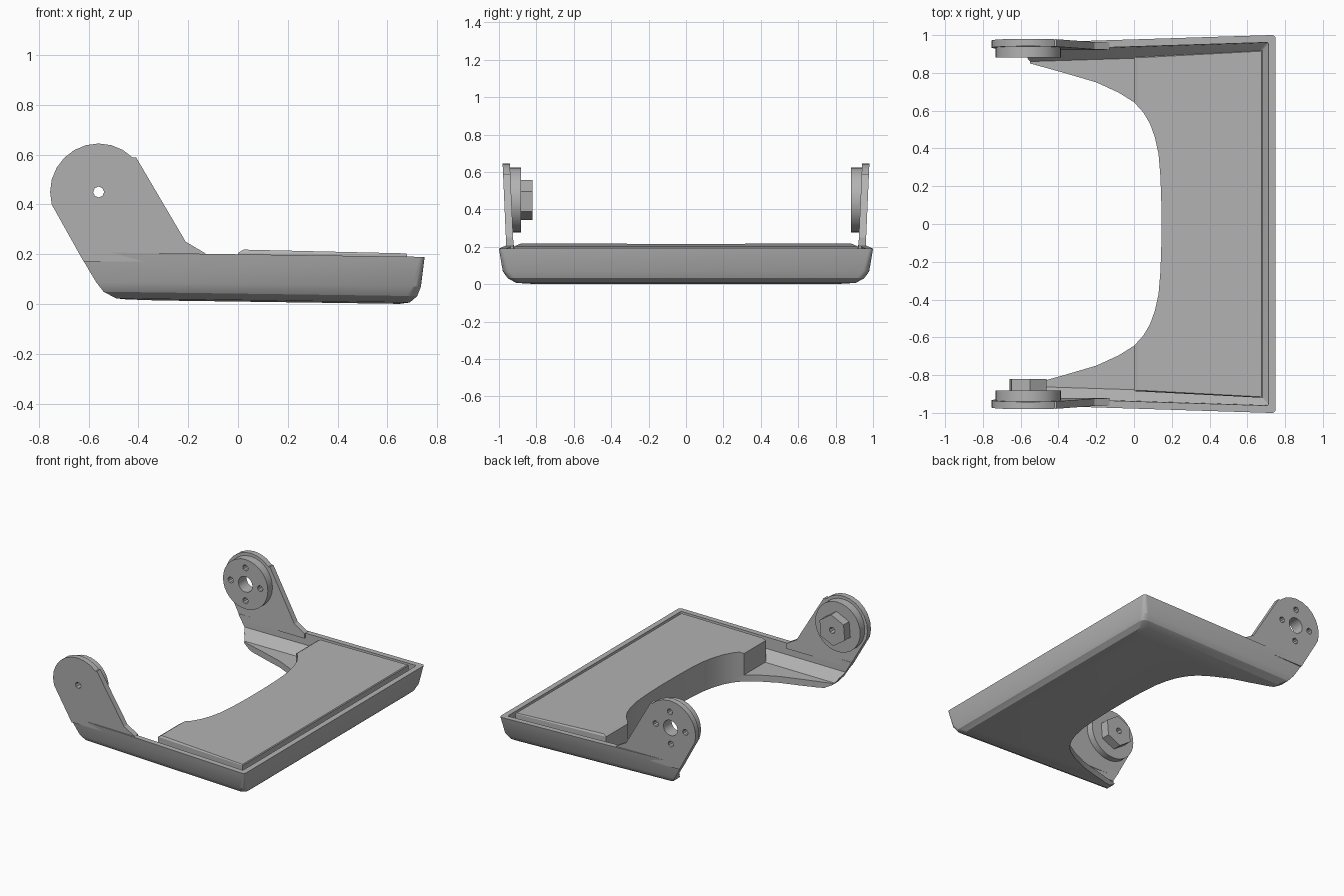
import bpy, bmesh
from math import sin, cos, pi, radians

if "Cube" in bpy.data.objects:
    bpy.data.objects.remove(bpy.data.objects["Cube"], do_unlink=True)

grey = bpy.data.materials.new("plain grey")
grey.use_nodes = True
grey.diffuse_color = (0.45, 0.45, 0.45, 1)
grey.node_tree.nodes["Principled BSDF"].inputs["Base Color"].default_value = grey.diffuse_color


def loft(name, rings):
    """Closed solid through rings of equal point count."""
    bm = bmesh.new()
    vs = [[bm.verts.new(p) for p in ring] for ring in rings]
    n = len(vs[0])
    for a, b in zip(vs, vs[1:]):
        for i in range(n):
            j = (i + 1) % n
            bm.faces.new((a[i], a[j], b[j], b[i]))
    bm.faces.new(vs[0][::-1])
    bm.faces.new(vs[-1])
    bmesh.ops.recalc_face_normals(bm, faces=bm.faces)
    mesh = bpy.data.meshes.new(name)
    bm.to_mesh(mesh)
    bm.free()
    mesh.materials.append(grey)
    ob = bpy.data.objects.new(name, mesh)
    bpy.context.collection.objects.link(ob)
    return ob


def circle(cx, cz, r, n, turn=0):
    return [(cx + r * cos(turn + 2 * pi * i / n), cz + r * sin(turn + 2 * pi * i / n)) for i in range(n)]


def prism_y(name, pts, y0, y1, lean=0):
    """Extrude an x-z outline along y; lean shifts y with height."""
    return loft(name, [[(x, y + lean * (z - 0.2), z) for x, z in pts] for y in (y0, y1)])


def cut(ob, cutter):
    cutter.hide_render = True
    mod = ob.modifiers.new("cut", 'BOOLEAN')
    mod.operation, mod.solver, mod.object = 'DIFFERENCE', 'EXACT', cutter
    bpy.context.view_layer.objects.active = ob
    bpy.ops.object.modifier_apply(modifier=mod.name)


def smooth(ob, angle=25):
    bpy.ops.object.select_all(action='DESELECT')
    ob.select_set(True)
    bpy.context.view_layer.objects.active = ob
    bpy.ops.object.shade_smooth_by_angle(angle=radians(angle))


def half_width(x):
    return 0.96 + 0.031 * (x + 0.55)


def tray_ring(x_left, x_right, inset, z, r, tilt=0.014):
    """Tapered plan outline with rounded corners on the +x side."""
    w = half_width(x_right) - inset
    pts = [(x_left, -(half_width(x_left) - inset))]
    for sign in (-1, 1):
        arc = [(x_right - r + r * cos(t * pi / 8), sign * (w - r + r * sin(t * pi / 8))) for t in range(5)]
        pts += arc[::-1] if sign < 0 else arc
    pts.append((x_left, half_width(x_left) - inset))
    return [(x, y, z + tilt * (0.7 - x)) for x, y in pts]


# Tray shell with rounded underside
tray = loft("tray", [
    tray_ring(-0.42, 0.65, 0.18, 0.0, 0.04),
    tray_ring(-0.49, 0.69, 0.09, 0.006, 0.04),
    tray_ring(-0.54, 0.72, 0.045, 0.032, 0.04),
    tray_ring(-0.57, 0.735, 0.02, 0.07, 0.035),
    tray_ring(-0.642, 0.75, 0.0, 0.19, 0.02)])

cavity = loft("cavity_cutter", [
    tray_ring(-0.9, 0.66, 0.1, 0.045, 0.01),
    tray_ring(-0.9, 0.71, 0.04, 0.11, 0.01),
    tray_ring(-0.9, 0.715, 0.033, 0.4, 0.01)])

# Curved opening on the -x side
half = [(-0.95, 0.89), (-0.57, 0.89), (-0.55, 0.85), (-0.37, 0.80), (-0.2, 0.75), (-0.08, 0.695),
        (0.0, 0.645), (0.05, 0.59), (0.085, 0.53), (0.11, 0.46), (0.13, 0.37), (0.14, 0.25), (0.145, 0.1)]
outline = half + [(x, -y) for x, y in reversed(half)]
opening = loft("opening_cutter", [[(x, y, z) for x, y in outline] for z in (-0.2, 0.5)])

# Raised slab lying inside the tray
def slab_ring(x0, x1, trim, z0, slope):
    y0, y1 = 0.885 - trim, 0.92 - trim
    return [(x, y, z0 - slope * x) for x, y in ((x0, -y0), (x1, -y1), (x1, y1), (x0, y0))]

slab = loft("slab", [slab_ring(0, 0.68, 0, 0.045, 0.014),
                     slab_ring(0, 0.68, 0, 0.205, 0.01),
                     slab_ring(0.022, 0.675, 0.005, 0.219, 0.023)])

cut(tray, cavity)
cut(tray, opening)
cut(slab, opening)

# Upright arms with rounded heads
CX, CZ = -0.56, 0.45
head = [(CX + 0.195 * cos(radians(a)), CZ + 0.195 * sin(radians(a))) for a in range(195, 40, -15)]
arm_outline = head + [(-0.41, 0.59), (-0.21, 0.25), (-0.13, 0.203), (-0.13, 0.17), (-0.62, 0.17)]
parts = {}
for label, s in (("front", -1), ("back", 1)):
    parts[label] = [
        prism_y(label + "_arm", arm_outline, s * 0.922, s * 0.961, s * 0.044),
        prism_y(label + "_disc", circle(CX, CZ, 0.174, 32), s * 0.882, s * 0.95)]

# Hexagonal boss on the front disc
parts["front"].append(prism_y("hex_boss", circle(CX, CZ, 0.108, 6, radians(25)), -0.82, -0.885))

# Pivot hole in front; centre hole and four screw holes at the back
cutters = [cavity, opening]
front_holes = [prism_y("pivot_cutter", circle(CX, CZ, 0.022, 8), -1.1, -0.7)]
back_holes = [prism_y("centre_cutter", circle(CX, CZ, 0.055, 16), 0.7, 1.1)]
for x, z in circle(CX, CZ, 0.115, 4):
    back_holes.append(prism_y("screw_cutter", circle(x, z, 0.021, 10), 0.7, 1.1))
for label, holes in (("front", front_holes), ("back", back_holes)):
    for ob in parts[label]:
        for hole in holes:
            cut(ob, hole)
        smooth(ob)
    cutters += holes

smooth(tray)
smooth(slab, 20)
for c in cutters:
    bpy.data.objects.remove(c, do_unlink=True)
